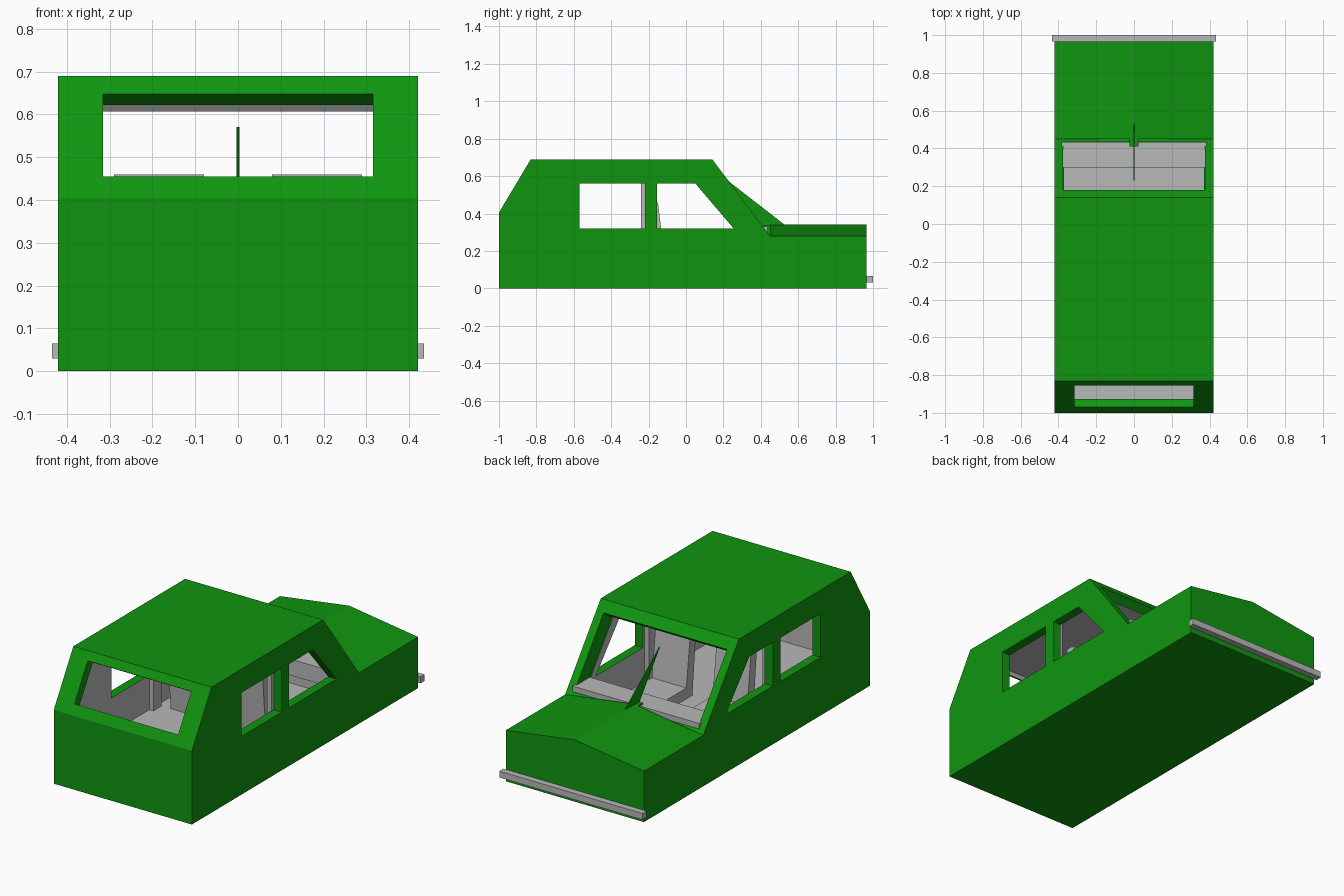
import bpy
import bmesh
from mathutils import Vector

cube = bpy.data.objects.get("Cube")
if cube:
    bpy.data.objects.remove(cube, do_unlink=True)


def material(name, rgb):
    mat = bpy.data.materials.new(name)
    mat.use_nodes = True
    color = (*rgb, 1)
    mat.diffuse_color = color
    mat.node_tree.nodes["Principled BSDF"].inputs["Base Color"].default_value = color
    return mat


GREEN = material("body green", (0.005, 0.3, 0.005))
GRAY = material("trim gray", (0.48, 0.48, 0.48))


def prism(name, points, along, mats, index=0):
    """Extrude a flat polygon along a vector into a closed solid."""
    bm = bmesh.new()
    face = bm.faces.new([bm.verts.new(p) for p in points])
    extruded = bmesh.ops.extrude_face_region(bm, geom=[face])["geom"]
    verts = [g for g in extruded if isinstance(g, bmesh.types.BMVert)]
    bmesh.ops.translate(bm, verts=verts, vec=Vector(along))
    bmesh.ops.recalc_face_normals(bm, faces=bm.faces[:])
    for f in bm.faces:
        f.material_index = index
    mesh = bpy.data.meshes.new(name)
    bm.to_mesh(mesh)
    bm.free()
    for mat in mats:
        mesh.materials.append(mat)
    obj = bpy.data.objects.new(name, mesh)
    bpy.context.collection.objects.link(obj)
    return obj


def side_prism(name, profile, x0, x1, mats, index=0):
    """Extrude a (y, z) profile from x0 to x1."""
    return prism(name, [(x0, y, z) for y, z in profile], (x1 - x0, 0, 0), mats, index)


def box(name, x0, x1, y0, y1, z0, z1, mat):
    return side_prism(name, [(y0, z0), (y1, z0), (y1, z1), (y0, z1)], x0, x1, [mat])


def slanted_opening(name, half_width, low, high):
    """Cutter square to a sloping panel, spanning two (y, z) edges."""
    normal = Vector((0, high[1] - low[1], low[0] - high[0])).normalized() * 0.09
    pts = [Vector((x, *edge)) for x, edge in
           ((-half_width, low), (half_width, low), (half_width, high), (-half_width, high))]
    return prism(name, [p - normal for p in pts], normal * 2, both)


both = [GREEN, GRAY]

# Body shell, extruded across the width
body = side_prism("body_shell", [(-1, 0), (0.965, 0), (0.965, 0.28), (0.45, 0.28),
                                 (0.14, 0.69), (-0.83, 0.69), (-1, 0.405)],
                  -0.42, 0.42, both)

# Hollow cabin (gray lining) and window openings (green edges)
cutters = [
    side_prism("cabin_cutter", [(-0.95, 0.13), (0.42, 0.13), (0.42, 0.236), (0.115, 0.64),
                                (-0.8, 0.64), (-0.95, 0.39)], -0.37, 0.37, both, 1),
    side_prism("back_side_window_cutter", [(-0.57, 0.32), (-0.22, 0.32),
                                           (-0.22, 0.56), (-0.57, 0.56)], -0.6, 0.6, both),
    side_prism("front_side_window_cutter", [(-0.155, 0.32), (0.255, 0.32),
                                            (0.05, 0.56), (-0.155, 0.56)], -0.6, 0.6, both),
    slanted_opening("windshield_cutter", 0.375, (0.43, 0.306), (0.18, 0.637)),
    slanted_opening("tail_window_cutter", 0.315, (-0.97, 0.455), (-0.855, 0.648)),
]
for cutter in cutters:
    cutter.hide_render = True
    cutter.hide_viewport = True
    cutter.display_type = 'WIRE'
    mod = body.modifiers.new(cutter.name, 'BOOLEAN')
    mod.operation = 'DIFFERENCE'
    mod.solver = 'EXACT'
    mod.object = cutter

# Apply the cuts and remove the helpers
bpy.context.view_layer.update()
depsgraph = bpy.context.evaluated_depsgraph_get()
cut_mesh = bpy.data.meshes.new_from_object(body.evaluated_get(depsgraph))
body.modifiers.clear()
body.data = cut_mesh
for cutter in cutters:
    bpy.data.objects.remove(cutter, do_unlink=True)

# Hood with a central ridge, and the thin fin rising to the windshield
prism("hood", [(-0.42, 0.45, 0.28), (0.42, 0.45, 0.28), (0, 0.45, 0.34)],
      (0, 0.515, 0), [GREEN])
side_prism("windshield_divider", [(0.23, 0.571), (0.53, 0.338), (0.41, 0.333)],
           -0.003, 0.003, [GREEN])
box("divider_foot", -0.025, 0.025, 0.41, 0.45, 0.28, 0.338, GREEN)

# Bumper and dashboard
box("bumper", -0.435, 0.435, 0.965, 1, 0.03, 0.065, GRAY)
box("dashboard", -0.385, 0.385, 0.3, 0.435, 0.24, 0.33, GRAY)

# Seats and door pillars, one of each per side
for side, label in ((1, "left"), (-1, "right")):
    side_prism(f"{label}_seat_back", [(-0.11, 0.13), (-0.15, 0.46), (-0.2, 0.46), (-0.17, 0.13)],
               0.08 * side, 0.29 * side, [GRAY])
    box(f"{label}_seat_cushion", 0.08 * side, 0.29 * side, -0.13, 0.12, 0.13, 0.19, GRAY)
    box(f"{label}_pillar_lining", 0.345 * side, 0.372 * side, -0.24, -0.17, 0.13, 0.64, GRAY)
